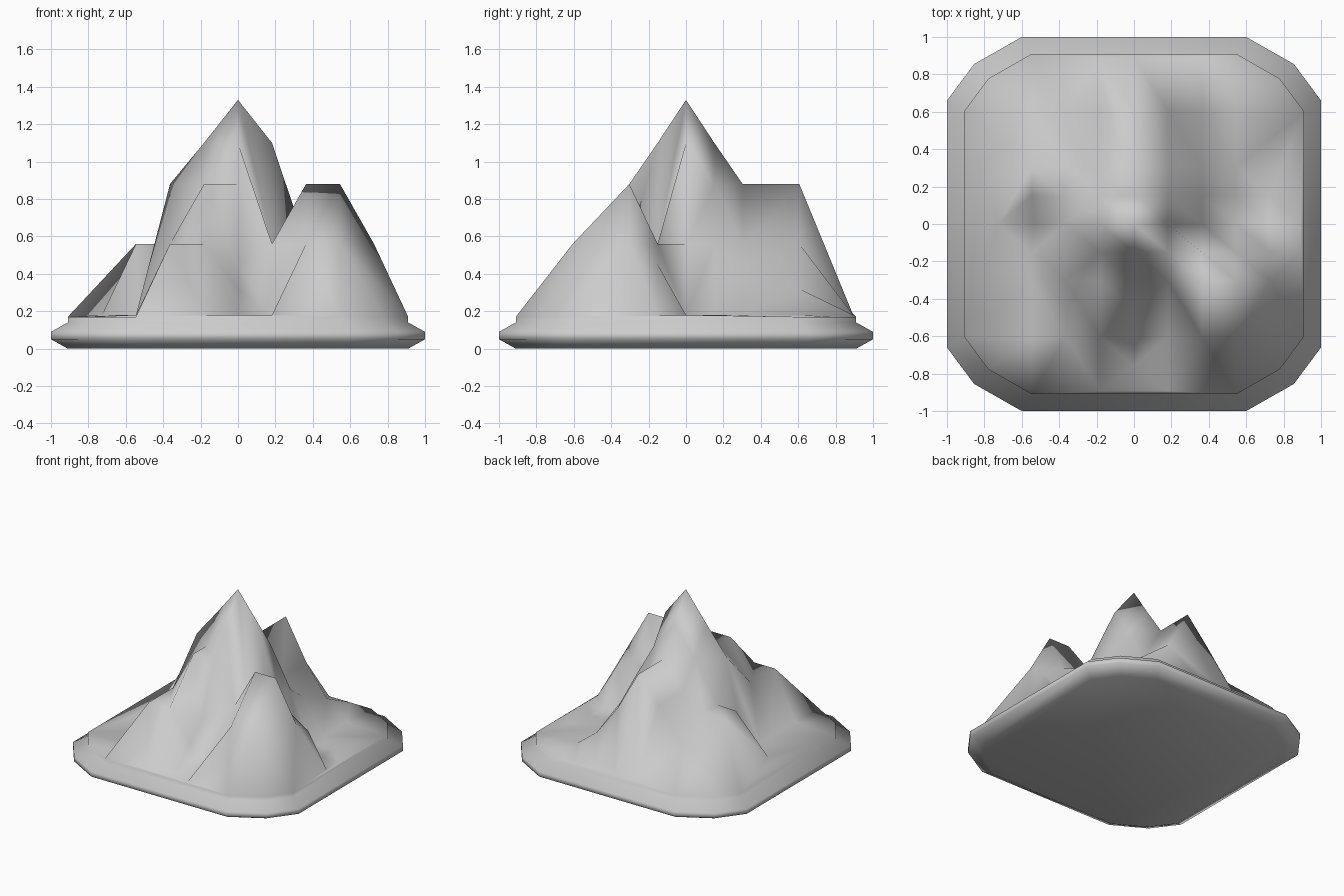
import bpy, bmesh, math
from mathutils import Vector, geometry

if "Cube" in bpy.data.objects:
    bpy.data.objects.remove(bpy.data.objects["Cube"])

DX, DY = 0.1818, 0.1515          # terrain grid spacing

# chamfered-square outline, counter-clockwise
outline = [(1, 0.66), (0.855, 0.855), (0.6, 1)]
outline += [(-x, y) for x, y in reversed(outline)]
outline += [(-x, -y) for x, y in outline]

# terrain control points grouped by height, in grid steps
levels = {
    1.33: [(0, 0)],                                             # summit
    1.10: [(-1, 0), (1, 0), (0, -1), (0, 1)],
    0.88: [(-2, 0), (-1, -2), (0, -2), (0, 2), (0, 4), (1, 1),  # shoulders, back ridge
           (2, -2), (3, -2), (-1, 1), (-1, -1)],                # right hill
    0.68: [(-1, 2), (-1, 4)],
    0.56: [(-2.1, 0.95), (-3, 1), (-2, 2), (-3, 2), (-2, -4), (-1, -4),
           (2, -4), (3, -4), (1, -2), (4, -2), (2, -1), (3, -1), (1, -1),
           (2, 0), (2, 1), (1, 2), (1, 4), (-2, -2)],
    0.45: [(2, 2), (-2, 4), (0, -3), (4, -1)],
    0.32: [(-3, 4), (0, -4), (2, 4)],
    0.18: [(-2.95, 0.05), (-3, -1), (-4, 0), (1, -4), (3, 0), (3, 1), (3, 2),
           (3, 4), (4, 1), (4, 0), (-3, -2), (-3, -4), (0, -5),
           (-1, 5.9), (0, 5.9), (1, 5.9), (2, 5.9), (-1, -5.9), (1, -5.9),
           (4.9, -1), (4.9, 0)],
}

bm = bmesh.new()

# slab: stacked outline rings with a bulging side
rings = []
for s, z in [(0.91, 0), (1, 0.05), (1, 0.09), (0.91, 0.14), (0.91, 0.17)]:
    rings.append([bm.verts.new((x * s, y * s, z)) for x, y in outline])
n = len(outline)
for a, b in zip(rings, rings[1:]):
    for i in range(n):
        j = (i + 1) % n
        bm.faces.new((a[i], a[j], b[j], b[i]))
bm.faces.new(list(reversed(rings[0])))

# mountains: triangulate control points inside the top ring
verts = list(rings[-1])
for z, cells in levels.items():
    verts += [bm.verts.new((i * DX, j * DY, z)) for i, j in cells]
tri = geometry.delaunay_2d_cdt([Vector(v.co.xy) for v in verts], [],
                               [list(range(n))], 1, 1e-5)
for f in tri[2]:
    bm.faces.new([verts[tri[3][k][0]] for k in f])
bmesh.ops.recalc_face_normals(bm, faces=bm.faces)

mesh = bpy.data.meshes.new("mountain")
bm.to_mesh(mesh)
bm.free()
ob = bpy.data.objects.new("mountain", mesh)
bpy.context.collection.objects.link(ob)
bpy.context.view_layer.objects.active = ob
ob.select_set(True)
bpy.ops.object.shade_smooth()
